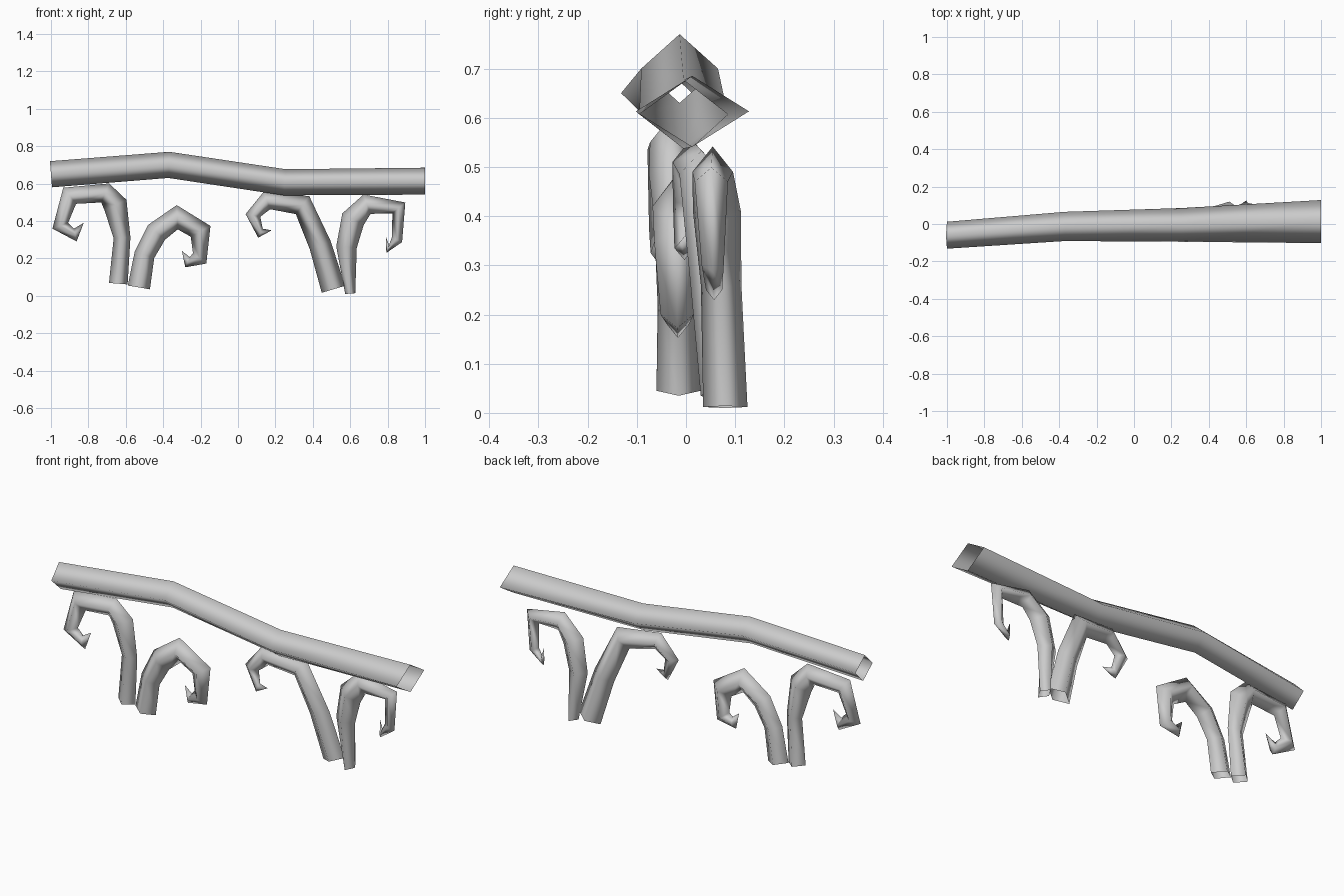
import bpy
from mathutils import Vector

if "Cube" in bpy.data.objects:
    bpy.data.objects.remove(bpy.data.objects["Cube"])


def tube(name, rings):
    """Open four-sided tube in the xz plane; rings are (x, y, z, in-plane radius, y radius).
    A zero radius closes the tube to a point."""
    c = [Vector(r[:3]) for r in rings]
    verts, faces = [], []
    for i, r in enumerate(rings):
        d0 = (c[i] - c[max(i - 1, 0)]).normalized()
        d1 = (c[min(i + 1, len(c) - 1)] - c[i]).normalized()
        t = d0 + d1
        n = Vector((-t.z, 0, t.x)).normalized()
        s = Vector((0, 1, 0))
        if r[3] == 0:
            verts.append(c[i])
        else:
            verts += [c[i] + n * r[3], c[i] + s * r[4], c[i] - n * r[3], c[i] - s * r[4]]
        if i:
            a = 4 * (i - 1)
            for k in range(4):
                m = (k + 1) % 4
                if r[3] == 0:
                    faces.append((a + k, a + m, a + 4))
                else:
                    faces.append((a + k, a + m, a + 4 + m, a + 4 + k))
    mesh = bpy.data.meshes.new(name)
    mesh.from_pydata(verts, [], faces)
    mesh.polygons.foreach_set("use_smooth", [True] * len(faces))
    ob = bpy.data.objects.new(name, mesh)
    bpy.context.collection.objects.link(ob)
    return ob


def curl(name, y_base, y_top, y_tip, path):
    """Curled stem: y drifts from base to bend to tip, thickness follows the path."""
    rings, last = [], len(path) - 1
    for i, (x, z, r) in enumerate(path):
        f = i / last
        y = y_base + (y_top - y_base) * f * 2 if f < .5 else y_top + (y_tip - y_top) * (f * 2 - 1)
        rings.append((x, y, z, r, .045 if i == 0 else r * .75))
    return tube(name, rings)


# handrail beam
tube("top_rail", [(-1, -.06, .65, .07, .072), (-.37, -.013, .70, .07, .078),
                  (.25, -.005, .607, .07, .09), (1, .013, .613, .072, .115)])

# left pair of curled stems
curl("curl_far_left", -.015, -.035, -.05, [
    (-.64, .065, .05), (-.62, .31, .045), (-.655, .485, .065), (-.71, .55, .055),
    (-.90, .535, .055), (-.95, .375, .045), (-.87, .325, .035), (-.825, .39, 0)])
curl("curl_centre_left", -.015, -.02, -.015, [
    (-.53, .045, .06), (-.50, .22, .055), (-.435, .34, .06), (-.325, .42, .065),
    (-.20, .345, .06), (-.205, .20, .045), (-.27, .18, .03), (-.30, .24, 0)])

# right pair of curled stems
curl("curl_centre_right", .075, .01, -.01, [
    (.51, .035, .065), (.44, .27, .06), (.345, .485, .06),
    (.155, .51, .05), (.08, .43, .04), (.12, .335, .027), (.18, .35, 0)])
curl("curl_far_right", .08, .05, .06, [
    (.60, .012, .027), (.58, .26, .055), (.615, .41, .065), (.69, .49, .055),
    (.86, .47, .045), (.85, .30, .03), (.80, .25, .022), (.79, .32, 0)])
